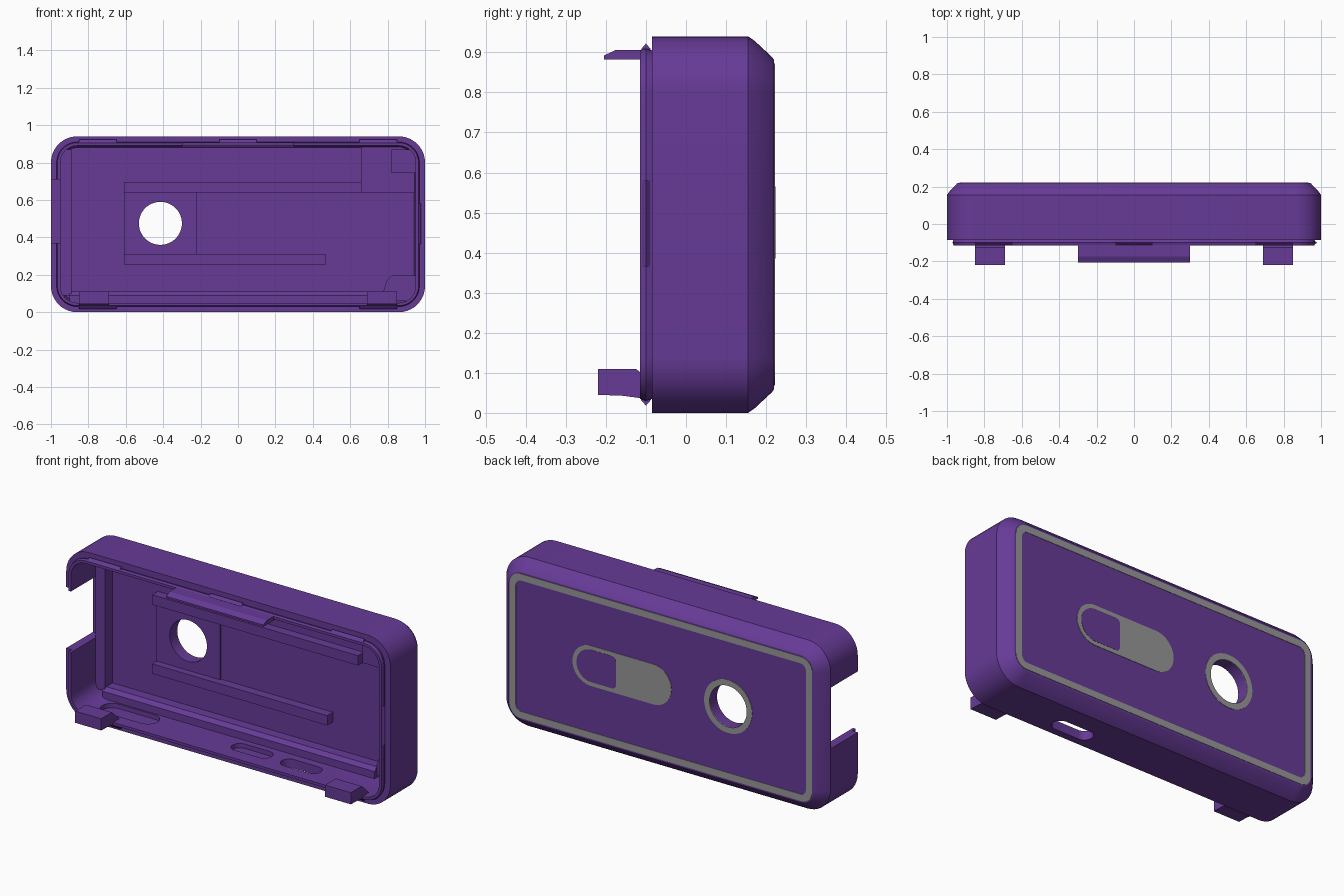
import bpy, bmesh, math
from mathutils import Vector

if "Cube" in bpy.data.objects:
    bpy.data.objects.remove(bpy.data.objects["Cube"])


def material(name, rgb):
    m = bpy.data.materials.new(name)
    m.diffuse_color = (*rgb, 1)
    m.use_nodes = True
    m.node_tree.nodes["Principled BSDF"].inputs["Base Color"].default_value = m.diffuse_color
    return m


PURPLE = material("purple plastic", (0.135, 0.043, 0.31))
GREY = material("grey trim", (0.31, 0.31, 0.31))


def rrect(cx, cz, hx, hz, r, r2=None, seg=10):
    """Rounded rectangle; r rounds the +x corners, r2 the -x corners."""
    r2 = r if r2 is None else r2
    pts = []
    for i, (sx, sz) in enumerate([(1, 1), (-1, 1), (-1, -1), (1, -1)]):
        q = r if sx > 0 else r2
        for k in range(seg + 1):
            a = math.pi / 2 * (i + k / seg)
            pts.append((cx + sx * (hx - q) + q * math.cos(a),
                        cz + sz * (hz - q) + q * math.sin(a)))
    return pts


def finish(name, bm, mat):
    bmesh.ops.remove_doubles(bm, verts=bm.verts, dist=1e-5)
    bmesh.ops.recalc_face_normals(bm, faces=bm.faces)
    me = bpy.data.meshes.new(name)
    bm.to_mesh(me)
    bm.free()
    me.materials.append(mat)
    ob = bpy.data.objects.new(name, me)
    bpy.context.collection.objects.link(ob)
    return ob


def loft(name, rings, mat=PURPLE, loop=False):
    """Skin equal-length rings of 3D points; cap the ends unless looped."""
    bm = bmesh.new()
    vs = [[bm.verts.new(p) for p in ring] for ring in rings]
    n = len(vs[0])
    for a, b in zip(vs, vs[1:] + ([vs[0]] if loop else [])):
        for i in range(n):
            j = (i + 1) % n
            bm.faces.new((a[i], a[j], b[j], b[i]))
    if not loop:
        bm.faces.new(vs[0])
        bm.faces.new(vs[-1])
    return finish(name, bm, mat)


def at_y(pts, y):
    return [(x, y, z) for x, z in pts]


def plate(name, pts, y0, y1, mat=PURPLE):
    return loft(name, [at_y(pts, y0), at_y(pts, y1)], mat)


def ring_plate(name, outer, inner, y0, y1, mat):
    return loft(name, [at_y(outer, y0), at_y(outer, y1),
                       at_y(inner, y1), at_y(inner, y0)], mat, True)


def box(name, x0, x1, y0, y1, z0, z1):
    return plate(name, [(x0, z0), (x1, z0), (x1, z1), (x0, z1)], y0, y1)


def bar_x(name, yz, x0, x1):
    """Extrude a y-z profile along x."""
    return loft(name, [[(x, y, z) for y, z in yz] for x in (x0, x1)])


def smooth(ob):
    bpy.ops.object.select_all(action='DESELECT')
    ob.select_set(True)
    bpy.context.view_layer.objects.active = ob
    bpy.ops.object.shade_smooth_by_angle(angle=math.radians(32))


CZ, CAM = 0.47, (-0.415, 0.475)


def outline(inset, y):
    return at_y(rrect(0, CZ, 1 - inset, 0.47 - inset,
                      max(0.14 - inset, 0.05)), y)


def cam_circle(r):
    return rrect(*CAM, r, r, r, seg=14)


# Case shell: chamfered back, wall, stepped lip, cavity floor
profile = [(0.06, 0.22), (0.052, 0.215), (0.012, 0.172), (0, 0.155),
           (0, -0.085), (0.035, -0.085), (0.03, -0.1), (0.035, -0.115),
           (0.05, -0.115), (0.05, 0.13), (0.06, 0.165)]
shell = loft("case_shell", [outline(i, y) for i, y in profile])

# Openings: camera hole, side notch, bottom slot and inner recesses
cutters = [plate("camera_hole_cutter", cam_circle(0.115), 0.05, 0.3),
           box("side_notch_cutter", -1.1, -0.94, -0.3, 0.15, 0.37, 0.71)]
for name, cx, cy, hx, hy, z0 in [("bottom_slot_cutter", 0.39, 0.0, 0.12, 0.045, -0.1),
                                 ("recess_cutter", 0.08, 0.01, 0.12, 0.045, 0.025),
                                 ("wide_recess_cutter", -0.68, 0.02, 0.17, 0.06, 0.025)]:
    pts = rrect(cx, cy, hx, hy, hy)
    cutters.append(loft(name, [[(x, y, z) for x, y in pts] for z in (z0, 0.07)]))
for c in cutters:
    mod = shell.modifiers.new(c.name, 'BOOLEAN')
    mod.operation, mod.solver, mod.object = 'DIFFERENCE', 'EXACT', c
bpy.context.view_layer.update()
cut = bpy.data.meshes.new_from_object(
    shell.evaluated_get(bpy.context.evaluated_depsgraph_get()))
shell.modifiers.clear()
shell.data = cut
for c in cutters:
    bpy.data.objects.remove(c)
smooth(shell)

# Floor rails, raised camera pad and corner steps inside the cavity
box("upper_rail", -0.61, 0.66, 0.115, 0.17, 0.64, 0.695)
box("lower_rail", -0.61, 0.47, 0.115, 0.17, 0.255, 0.31)
pad = [(-0.61, 0.31), (-0.22, 0.31), (-0.22, 0.64), (-0.61, 0.64)]
bm = bmesh.new()
loops = []
for pts in (pad, cam_circle(0.115)[::-1]):
    vs = [bm.verts.new((x, 0.155, z)) for x, z in pts]
    loops += [bm.edges.new((vs[i], vs[(i + 1) % len(vs)]))
              for i in range(len(vs)) if (vs[i].co - vs[(i + 1) % len(vs)].co).length > 1e-6]
bmesh.ops.remove_doubles(bm, verts=bm.verts, dist=1e-5)
bmesh.ops.triangle_fill(bm, edges=bm.edges[:], use_beauty=True)
ext = bmesh.ops.extrude_face_region(bm, geom=bm.faces[:])
bmesh.ops.translate(bm, vec=Vector((0, 0.012, 0)),
                    verts=[g for g in ext["geom"] if isinstance(g, bmesh.types.BMVert)])
finish("camera_pad", bm, PURPLE)
box("upper_floor_step", 0.66, 0.95, 0.155, 0.17, 0.64, 0.89)
box("upper_corner_block", 0.82, 0.95, 0.11, 0.17, 0.745, 0.87)
plate("lower_corner_block", [(0.95, 0.195), (0.82, 0.195), (0.795, 0.17), (0.78, 0.12),
                             (0.75, 0.08), (0.75, 0.06), (0.95, 0.06)], 0.11, 0.17)

# Ledges along the bottom and left walls
bar_x("bottom_ledge", [(0.17, 0.045), (0.17, 0.11), (0.11, 0.11), (0.09, 0.09), (0.09, 0.045)],
      -0.9, 0.78)
box("left_ledge", -0.95, -0.89, 0.1, 0.17, 0.09, 0.87)

# Bottom hooks and top clip
for side, x in (("left", -0.77), ("right", 0.77)):
    bar_x(side + "_hook", [(-0.22, 0.045), (-0.22, 0.11), (-0.125, 0.11), (-0.11, 0.098),
                           (-0.055, 0.045), (-0.055, 0.037), (-0.115, 0.037), (-0.16, 0.043)],
          x - 0.08, x + 0.08)
bar_x("top_clip", [(-0.205, 0.882), (-0.205, 0.892), (-0.175, 0.906), (-0.09, 0.906),
                   (-0.06, 0.9), (-0.09, 0.882)], -0.3, 0.3)

# Snap ridges on the lip
for x in (-0.75, 0, 0.75):
    for z, s in ((0.907, 1), (0.033, -1)):
        if x or s > 0:
            bar_x("snap_ridge", [(-0.113, z), (-0.1, z + s * 0.015), (-0.087, z)],
                  x - 0.1, x + 0.1)
loft("side_snap_ridge", [[(0.963, -0.113, z), (0.978, -0.1, z), (0.963, -0.087, z)]
                         for z in (0.365, 0.58)])

# Painted trim on the back: border, camera ring, slider
Y0, Y1 = 0.217, 0.222
ring_plate("back_border", rrect(0, CZ, 0.932, 0.402, 0.065),
           rrect(0, CZ, 0.895, 0.365, 0.035), Y0, Y1, GREY)
smooth(ring_plate("camera_ring", cam_circle(0.148), cam_circle(0.115), Y0, Y1, GREY))
plate("slider_track", rrect(0.24, 0.475, 0.305, 0.112, 0.112), Y0, Y1, GREY)
plate("slider_knob", rrect(0.398, 0.475, 0.122, 0.09, 0.09, 0.025), Y0, Y1 + 0.001, PURPLE)
